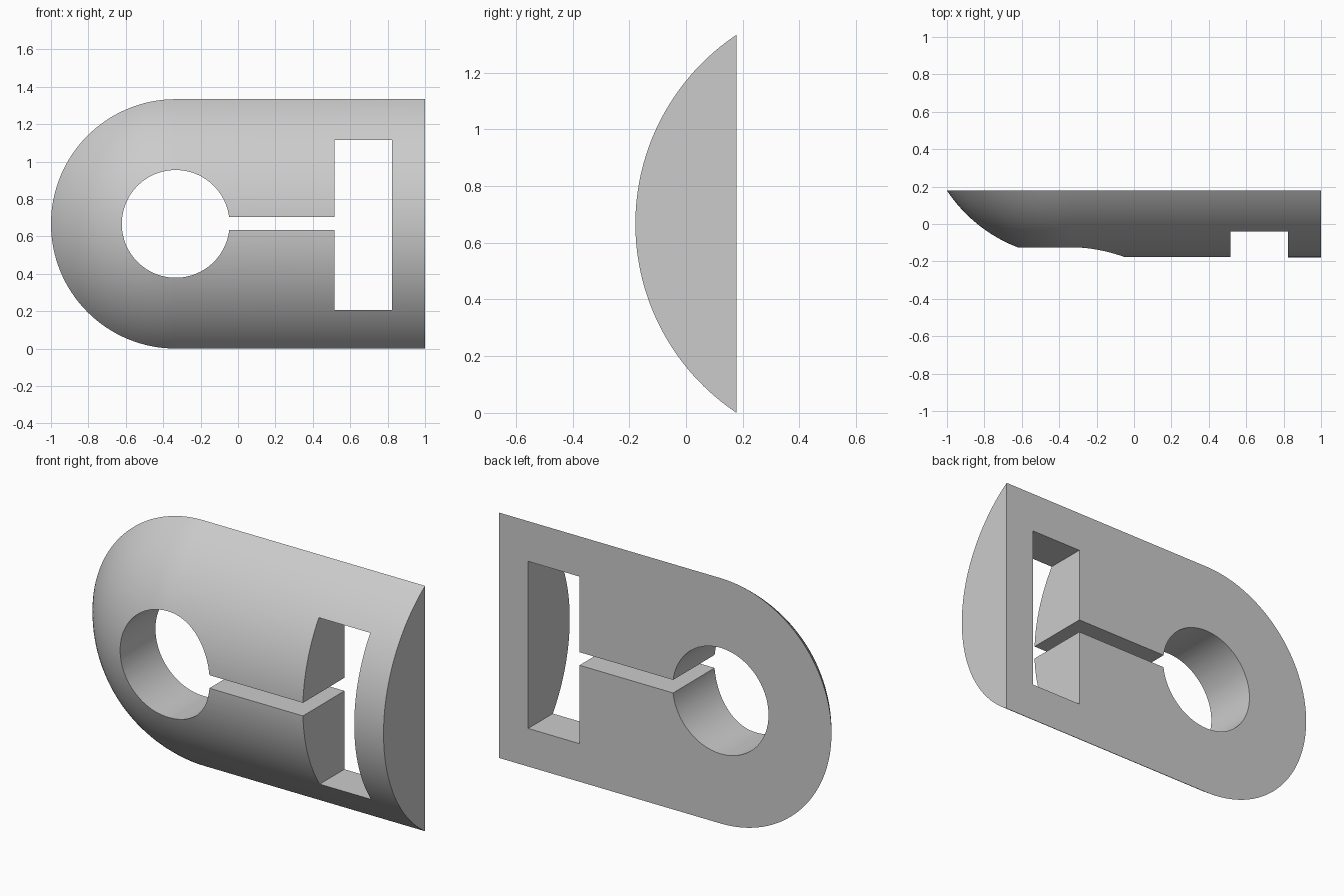
import bpy, bmesh, math
from mathutils import Matrix, Vector

if "Cube" in bpy.data.objects:
    bpy.data.objects.remove(bpy.data.objects["Cube"])

HALF = 2 / 3              # half width of the plate
DEPTH = 0.357             # thickness at the crown
BACK = DEPTH / 2
RADIUS = (HALF**2 + DEPTH**2) / (2 * DEPTH)
CENTRE = Vector((-1 / 3, 0, HALF))
ARC = math.asin(HALF / RADIUS)
STEPS = 32

grey = bpy.data.materials.new("light grey")
grey.use_nodes = True
colour = (0.6, 0.6, 0.6, 1)
grey.diffuse_color = colour
grey.node_tree.nodes["Principled BSDF"].inputs["Base Color"].default_value = colour


def make_object(name, bm):
    mesh = bpy.data.meshes.new(name)
    bmesh.ops.recalc_face_normals(bm, faces=bm.faces)
    bm.to_mesh(mesh)
    bm.free()
    mesh.materials.append(grey)
    obj = bpy.data.objects.new(name, mesh)
    bpy.context.collection.objects.link(obj)
    return obj


def arc_point(t):
    a = ARC * t
    return CENTRE + Vector((0, BACK - DEPTH + RADIUS * (1 - math.cos(a)), RADIUS * math.sin(a)))


def arc_edges(bm, start):
    verts = [bm.verts.new(arc_point(i / STEPS)) for i in range(start, STEPS + 1)]
    return [bm.edges.new(pair) for pair in zip(verts, verts[1:])]


# Domed plate: straight crowned body plus a rounded end
bm = bmesh.new()
body = bmesh.ops.extrude_edge_only(bm, edges=arc_edges(bm, -STEPS))
moved = [g for g in body["geom"] if isinstance(g, bmesh.types.BMVert)]
bmesh.ops.translate(bm, verts=moved, vec=(1 - CENTRE.x, 0, 0))
bmesh.ops.spin(bm, geom=arc_edges(bm, 0), cent=CENTRE, axis=(0, -1, 0),
               angle=math.pi, steps=64, use_duplicate=False)
# Turn the rounded end outward if the sweep ran the other way
if min(v.co.x for v in bm.verts) > CENTRE.x - 0.1:
    for v in bm.verts:
        if CENTRE.x + 1e-4 < v.co.x < 1 - 1e-4:
            v.co.x = 2 * CENTRE.x - v.co.x
bmesh.ops.remove_doubles(bm, verts=bm.verts, dist=1e-4)

# Flat end and flat back
end = [e for e in bm.edges if e.is_boundary and all(v.co.x > 0.999 for v in e.verts)]
top, bottom = [max((v for e in end for v in e.verts), key=lambda v: s * v.co.z) for s in (1, -1)]
end.append(bm.edges.new((top, bottom)))
bmesh.ops.contextual_create(bm, geom=end)
bmesh.ops.contextual_create(bm, geom=[e for e in bm.edges if e.is_boundary])
plate = make_object("domed_plate", bm)


# Through cuts
def box(name, x0, x1, z0, z1):
    bm = bmesh.new()
    bmesh.ops.create_cube(bm, size=1, matrix=Matrix.Translation(
        ((x0 + x1) / 2, 0, (z0 + z1) / 2)) @ Matrix.Diagonal((x1 - x0, 2, z1 - z0, 1)))
    return make_object(name, bm)


bm = bmesh.new()
bmesh.ops.create_cone(bm, cap_ends=True, segments=96, radius1=0.288, radius2=0.288, depth=2,
                      matrix=Matrix.Translation(CENTRE) @ Matrix.Rotation(math.pi / 2, 4, "X"))
cutters = [make_object("round_hole_cutter", bm),
           box("window_cutter", 0.515, 0.824, 0.207, 1.115),
           box("slot_cutter", CENTRE.x, 0.6, 0.633, 0.704)]

bpy.context.view_layer.objects.active = plate
plate.select_set(True)
for cutter in cutters:
    cutter.hide_render = True
    mod = plate.modifiers.new(cutter.name, "BOOLEAN")
    mod.operation = "DIFFERENCE"
    mod.solver = "EXACT"
    mod.object = cutter
    bpy.ops.object.modifier_apply(modifier=mod.name)
    bpy.data.objects.remove(cutter)

bpy.ops.object.shade_smooth_by_angle(angle=math.radians(30))
